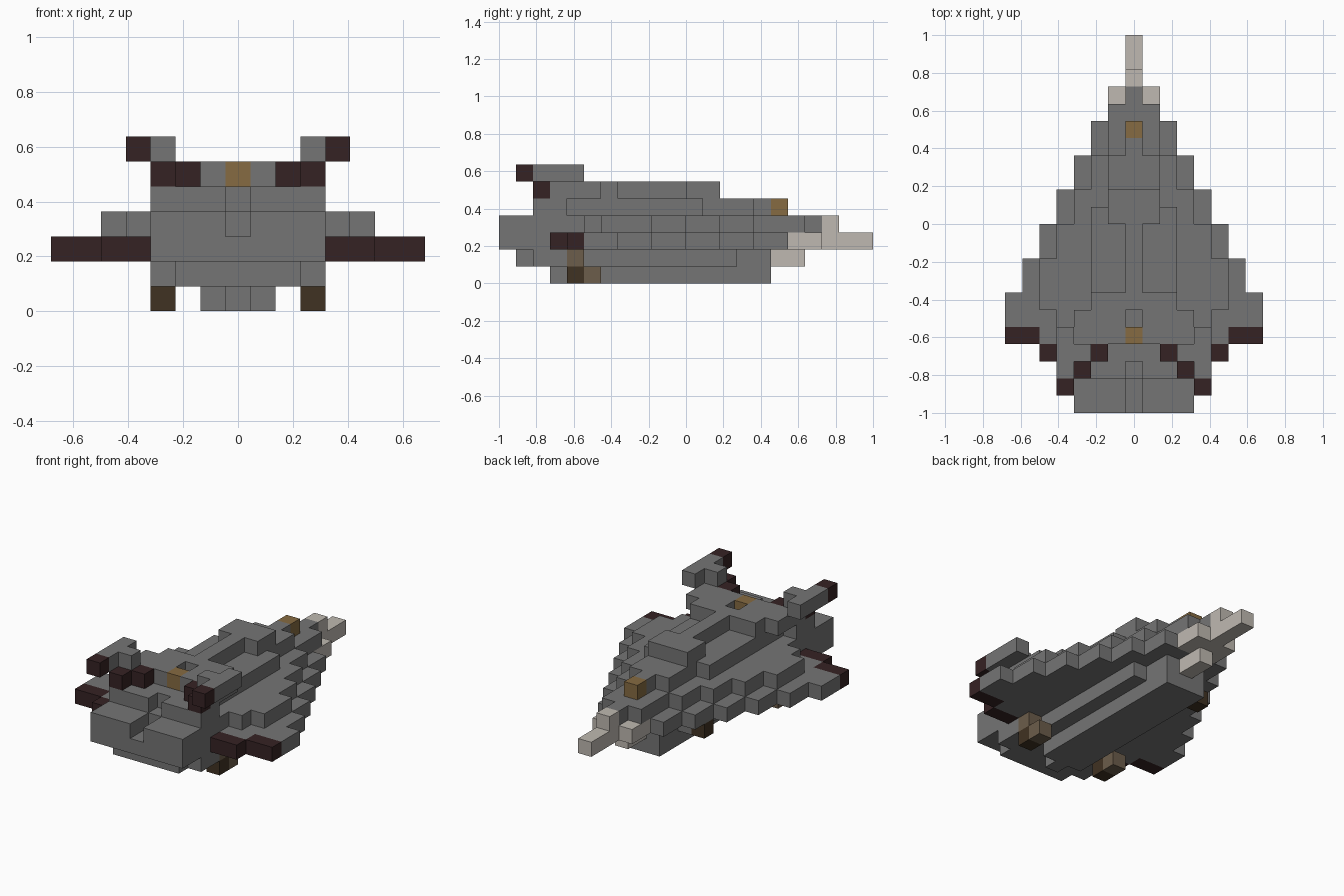
import bpy, bmesh, math
from mathutils import Vector

cube = bpy.data.objects.get("Cube")
if cube:
    bpy.data.objects.remove(cube)

U = 1 / 11  # size of one block


def material(name, r, g, b):
    m = bpy.data.materials.new(name)
    m.use_nodes = True
    m.diffuse_color = (r, g, b, 1)
    shader = next(n for n in m.node_tree.nodes if n.type == 'BSDF_PRINCIPLED')
    shader.inputs["Base Color"].default_value = (r, g, b, 1)
    shader.inputs["Roughness"].default_value = 0.9
    return m


GREY = material("hull grey", .178, .178, .178)
BONE = material("pale bone", .521, .485, .440)
MAROON = material("dark maroon", .036, .016, .017)
GOLD = material("dull gold", .238, .147, .054)
TAN = material("tan brown", .150, .109, .069)
UMBER = material("dark umber", .051, .032, .016)


def rows(level, *steps):
    """Centred rows of blocks; each step is (first row, last row, half width)."""
    return {(i, j, level) for a, b, w in steps
            for j in range(a, b + 1) for i in range(-w, w + 1)}


def pair(*cells):
    """Blocks mirrored to both sides."""
    return {(s * i, j, k) for i, j, k in cells for s in (-1, 1)}


def build(name, cells, mat):
    """Make the outer skin of a set of blocks, with flat areas merged."""
    bm = bmesh.new()
    for c in cells:
        for axis in range(3):
            for sign in (-1, 1):
                near = list(c)
                near[axis] += sign
                if tuple(near) in cells:
                    continue
                n, u = Vector(), Vector()
                n[axis] = sign / 2
                u[(axis + 1) % 3] = 0.5
                v = n.cross(u) * 2
                mid = Vector((c[0], c[1] - 10.5, c[2] + 0.5)) + n
                bm.faces.new([bm.verts.new((mid + p) * U)
                              for p in (-u - v, u - v, u + v, v - u)])
    bmesh.ops.remove_doubles(bm, verts=bm.verts, dist=0.001)
    bmesh.ops.dissolve_limit(bm, angle_limit=math.radians(1),
                             verts=bm.verts, edges=bm.edges)
    mesh = bpy.data.meshes.new(name)
    bm.to_mesh(mesh)
    bm.free()
    mesh.materials.append(mat)
    bpy.context.collection.objects.link(bpy.data.objects.new(name, mesh))


# Underside: keel and belly
build("keel", rows(0, (3, 3, 0), (4, 15, 1)), GREY)
build("belly", rows(1, (1, 1, 2), (2, 3, 3), (4, 13, 2), (14, 15, 1)), GREY)

# Stepped hull, widest at the wings
wing = rows(2, (0, 3, 3), (4, 4, 5), (5, 6, 7), (7, 8, 6), (9, 10, 5),
            (11, 12, 4), (13, 14, 3), (15, 16, 2))
deck = rows(3, (0, 4, 3), (5, 5, 4), (6, 8, 5), (9, 10, 4), (11, 12, 3),
            (13, 14, 2), (15, 17, 1), (18, 18, 0))
deck -= rows(3, (0, 1, 0))  # groove in the front edge
build("hull", wing | deck, GREY)

# Upper deck, bridge and spine
upper = rows(4, (2, 3, 3), (4, 11, 2), (12, 14, 1), (15, 15, 0))
upper -= rows(4, (2, 2, 0))
bridge = rows(5, (4, 5, 3), (6, 6, 2), (7, 10, 0), (11, 12, 1))
bridge -= rows(5, (4, 5, 0))  # slot in front of the lamp
bridge |= pair((3, 3, 5))
build("upper_deck", upper | bridge, GREY)

# Raised horns with dark tips
build("horns", pair((4, 2, 6), (4, 3, 6), (4, 4, 6), (3, 3, 6)), GREY)
build("horn_tips", pair((4, 1, 6)), MAROON)
build("bridge_prongs", pair((2, 3, 5), (3, 2, 5)), MAROON)
build("wing_prongs", pair((6, 4, 2), (7, 4, 2), (4, 3, 2), (5, 3, 2)), MAROON)

# Pale tail spike
build("tail_spike", rows(1, (16, 17, 0)) | rows(2, (17, 18, 1), (19, 21, 0))
      | rows(3, (19, 19, 0)), BONE)

# Gold lamps and brown feet
build("bridge_lamp", {(0, 4, 5)}, GOLD)
build("tail_lamp", {(0, 16, 4)}, GOLD)
build("foot_mounts", pair((3, 4, 1), (3, 5, 0)), TAN)
build("feet", pair((3, 4, 0)), UMBER)
build("rear_sensor", {(-3, 13, 1)}, UMBER)
